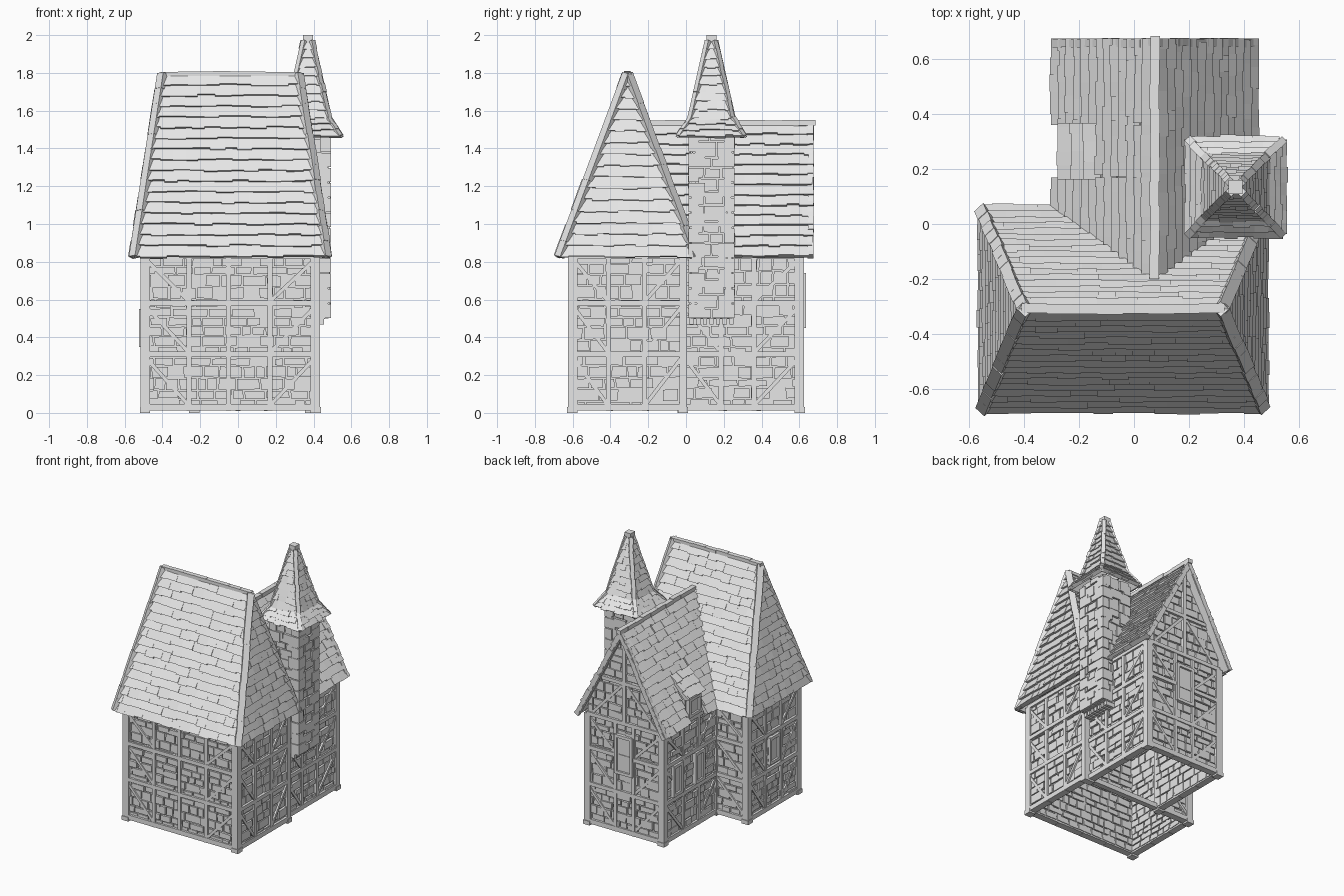
import bpy, bmesh, random
from math import hypot
from mathutils import Vector, Matrix

random.seed(7)
rnd = random.uniform
cube = bpy.data.objects.get("Cube")
if cube:
    bpy.data.objects.remove(cube, do_unlink=True)

grey = bpy.data.materials.new("stone_grey")
grey.use_nodes = True
grey.diffuse_color = (0.8, 0.8, 0.8, 1)
grey.node_tree.nodes["Principled BSDF"].inputs["Base Color"].default_value = (0.8, 0.8, 0.8, 1)
UP = Vector((0, 0, 1))


def finish(name, bm):
    bmesh.ops.recalc_face_normals(bm, faces=bm.faces)
    mesh = bpy.data.meshes.new(name)
    bm.to_mesh(mesh)
    bm.free()
    mesh.materials.append(grey)
    bpy.context.collection.objects.link(bpy.data.objects.new(name, mesh))


def frame(origin, u, v):
    """Local x along u, local y along v, local z facing out."""
    u, v = Vector(u).normalized(), Vector(v).normalized()
    m = Matrix((u, v, u.cross(v))).transposed().to_4x4()
    m.translation = Vector(origin)
    return m


def prism(bm, m, pts, back, front):
    n = len(pts)
    tops = front if isinstance(front, list) else [front] * n
    a = [bm.verts.new(m @ Vector((x, y, back))) for x, y in pts]
    b = [bm.verts.new(m @ Vector((x, y, t))) for (x, y), t in zip(pts, tops)]
    bm.faces.new(a[::-1])
    bm.faces.new(b)
    for i in range(n):
        j = (i + 1) % n
        bm.faces.new((a[i], a[j], b[j], b[i]))


def rect(bm, m, x0, x1, y0, y1, back, front):
    prism(bm, m, [(x0, y0), (x1, y0), (x1, y1), (x0, y1)], back, front)


def bar(bm, a, b, w, d, up=UP, parts=1):
    """Straight run of blocks between two points, slightly uneven if in parts."""
    a, b, up = Vector(a), Vector(b), Vector(up)
    v = (b - a).normalized()
    n = (up - v * up.dot(v)).normalized()
    m = frame(a, v.cross(n), v)
    step = (b - a).length / parts
    for i in range(parts):
        k = rnd(-0.003, 0.003) if parts > 1 else 0
        rect(bm, m, -w / 2 + k, w / 2 + k, i * step, (i + 1) * step, -d / 2, d / 2 + k)


def cells(length, lo, hi, rise, width):
    """Coursed quads clipped between two side lines."""
    v = 0
    while v < length - 0.015:
        t = min(v + rnd(*rise), length)
        clip = lambda x, h: max(lo(h), min(hi(h), x))
        x = min(lo(v), lo(t)) - rnd(0, width[0])
        while x < max(hi(v), hi(t)):
            e = x + rnd(*width)
            q = [(clip(x, v), v), (clip(e, v), v), (clip(e, t), t), (clip(x, t), t)]
            if max(q[1][0] - q[0][0], q[2][0] - q[3][0]) > 0.012:
                yield q
            x = e
        v = t


def stones(bm, m, height, lo, hi, kink, rise=(0.04, 0.075), width=(0.05, 0.13)):
    levels = [0, kink, height]
    prism(bm, m, [(lo(h), h) for h in levels] + [(hi(h), h) for h in levels[::-1]], -0.025, -0.004)
    for q in cells(height, lo, hi, rise, width):
        cx, cy = sum(p[0] for p in q) / 4, sum(p[1] for p in q) / 4
        pts = [(x + (0.004 if x < cx else -0.004) + rnd(-0.003, 0.003),
                y + (0.004 if y < cy else -0.004) + rnd(-0.003, 0.003)) for x, y in q]
        prism(bm, m, pts, -0.035, rnd(0.002, 0.014))


def tiles(bm, origin, u, v, length, lo, hi, rise=0.062, width=(0.05, 0.09), thick=0.02):
    m = frame(origin, u, v)
    prism(bm, m, [(lo(0), 0), (hi(0), 0), (hi(length), length), (lo(length), length)], -0.015, 0)
    rows = max(1, round(length / rise))
    r = length / rows
    for q in cells(length, lo, hi, (r, r), width):
        drop, t = rnd(0, 0.012), thick + rnd(-0.003, 0.003)
        pts = [(x, y - drop if i < 2 else min(y + 0.008, length)) for i, (x, y) in enumerate(q)]
        prism(bm, m, pts, -0.003, [t, t, 0.003, 0.003])


def timber(bm, m, a, b, w=0.03, front=0.02):
    a, b = Vector((*a, 0)), Vector((*b, 0))
    v = (b - a).normalized()
    s = Vector((v.y, -v.x, 0)) * w / 2
    prism(bm, m, [(p.x, p.y) for p in (a - s, a + s, b + s, b - s)], -0.03, front)


def window(bm, m, cx, z0, z1, w):
    rect(bm, m, cx - w / 2, cx + w / 2, z0, z1, -0.03, 0.016)
    for x in (cx - w / 2, cx + w / 2):
        timber(bm, m, (x, z0 - 0.01), (x, z1 + 0.01), 0.022, 0.03)
    for z in (z0, z1):
        timber(bm, m, (cx - w / 2, z), (cx + w / 2, z), 0.022, 0.03)


RAILS = (0.03, 0.31, 0.58, 0.83)


def wall(name, origin, u, width, inner, height=0.83, half=None, windows=()):
    """Stone infill, timber grid and corner braces for one wall."""
    m = frame(origin, u, UP)
    lo = (lambda h: width / 2 - half(h)) if half else (lambda h: 0)
    hi = lambda h: width - lo(h)
    bm = bmesh.new()
    stones(bm, m @ Matrix.Translation((0, 0.02, 0)), height - 0.02, lo, hi, min(0.86, height - 0.05))
    finish(name + "_stones", bm)
    bm = bmesh.new()
    posts = [0, *inner, width]
    for x in posts:
        end = x in (0, width)
        timber(bm, m, (x, 0.01), (x, 0.83), 0.04 if end else 0.026, 0.02 if end else 0.018)
        if end:
            rect(bm, m, x - 0.025, x + 0.025, 0, 0.03, -0.03, 0.024)
    for z in RAILS:
        timber(bm, m, (0, z), (width, z), 0.035 if z == RAILS[0] else 0.028)
    for z0, z1 in zip(RAILS, RAILS[1:]):
        timber(bm, m, (0.01, z1 - 0.02), (posts[1] - 0.01, z0 + 0.02), 0.02, 0.015)
        if inner:
            timber(bm, m, (width - 0.01, z1 - 0.02), (posts[-2] + 0.01, z0 + 0.02), 0.02, 0.015)
    if half:  # gable post, collar and braces
        c = width / 2
        timber(bm, m, (c, 0.83), (c, height), 0.028)
        timber(bm, m, (c - half(1.13), 1.13), (c + half(1.13), 1.13), 0.026)
        for s in (-1, 1):
            timber(bm, m, (c + s * 0.26, 0.85), (c + s * 0.02, 1.11), 0.02, 0.015)
    for w in windows:
        window(bm, m, *w)
    finish(name + "_timbers", bm)


# Walls of the main block and the rear wing
wall("front_wall", (-0.495, -0.605, 0), (1, 0, 0), 0.91, (0.235, 0.445, 0.665))
wall("block_right_wall", (0.415, -0.605, 0), (0, 1, 0), 0.59, (0.195, 0.385))
wall("block_left_wall", (-0.495, -0.015, 0), (0, -1, 0), 0.59, (0.195, 0.385),
     windows=[(0.29, 0.36, 0.54, 0.1)])
wall("block_back_wall", (-0.235, -0.015, 0), (-1, 0, 0), 0.26, ())
wall("wing_right_wall", (0.385, -0.015, 0), (0, 1, 0), 0.62, (0.2, 0.375))
wall("wing_left_wall", (-0.235, 0.605, 0), (0, -1, 0), 0.62, (0.22, 0.4),
     windows=[(0.14, 0.34, 0.55, 0.09), (0.4, 0.34, 0.55, 0.09)])
wall("gable_wall", (0.385, 0.605, 0), (-1, 0, 0), 0.62, (0.235, 0.385), 1.49,
     lambda h: min(0.31, 0.34 - 0.36 * (h - 0.83) / 0.7), [(0.31, 0.46, 0.73, 0.13)])
bm = bmesh.new()
bar(bm, (-0.24, -0.015, 0.03), (0.41, -0.015, 0.03), 0.04, 0.035)
bar(bm, (0.41, -0.015, 0.01), (0.41, -0.015, 0.83), 0.03, 0.03, (1, 0, 0))
finish("junction_beams", bm)

# Hipped roof of the main block
EAVE, CX, CY, HX, HY, RX, RISE = 0.83, -0.04, -0.31, 0.51, 0.36, 0.36, 0.965
bm, hips = bmesh.new(), bmesh.new()
for s in (1, -1):
    L = hypot(HY, RISE)
    edge = lambda h, L=L: HX + (RX - HX) * h / L
    tiles(bm, (CX, CY - s * HY, EAVE), (s, 0, 0), (0, s * HY, RISE), L,
          lambda h: -edge(h), edge, width=(0.06, 0.1))
    K = hypot(HX - RX, RISE)
    side = lambda h, K=K: HY * (1 - h / K)
    tiles(bm, (CX + s * HX, CY, EAVE), (0, s, 0), (s * (RX - HX), 0, RISE), K,
          lambda h: -side(h), side)
    for t in (1, -1):
        bar(hips, (CX + s * HX, CY + t * HY, EAVE - 0.005), (CX + s * RX, CY, EAVE + RISE),
            0.045, 0.035, (s, t, 0.4), 12)
bar(hips, (CX - RX - 0.01, CY, 1.795), (CX + RX + 0.01, CY, 1.795), 0.035, 0.025, UP, 8)
finish("block_roof_tiles", bm)
finish("block_roof_ridges", hips)

# Wing roof, running into the block roof, with a gap for the dormer
WX, WH, WR, END = 0.075, 0.36, 0.70, 0.675
WL = hypot(WH, WR)
valley = lambda h: CY + HY - HY / RISE * WR * h / WL - 0.02
bm = bmesh.new()
tiles(bm, (WX + WH, 0, EAVE), (0, 1, 0), (-WH, 0, WR), WL, valley, lambda h: END)


def left_patch(start, lo, hi):
    k = start / WL
    tiles(bm, (WX - WH * (1 - k), 0, EAVE + WR * k), (0, -1, 0), (WH, 0, WR), WL - start,
          lambda h: -hi(h + start), lambda h: -lo(h + start))


D0, D1, DTOP = 0.17, 0.36, 0.36
left_patch(0, valley, lambda h: D0)
left_patch(0, lambda h: D1, lambda h: END)
left_patch(DTOP, lambda h: D0, lambda h: D1)
finish("wing_roof_tiles", bm)
bm = bmesh.new()
bar(bm, (WX, -0.2, 1.535), (WX, 0.685, 1.535), 0.035, 0.028, UP, 10)
for s in (-1, 1):
    bar(bm, (WX + s * WH, 0.66, EAVE - 0.005), (WX, 0.66, 1.52), 0.03, 0.035, (s, 0, 0.5), 10)
finish("wing_roof_ridge", bm)

# Shed dormer on the left of the wing
bm = bmesh.new()
m = frame((0, D1 - 0.01, 0), (1, 0, 0), UP)
prism(bm, m, [(-0.235, 0.8), (-0.11, 0.8), (-0.11, 1.15), (-0.235, 1.0)], 0, D1 - D0 - 0.02)
face = frame((-0.235, D1, 0), (0, -1, 0), UP)
window(bm, face, (D1 - D0) / 2, 0.86, 0.98, 0.12)
finish("dormer_body", bm)
bm = bmesh.new()
tiles(bm, (-0.26, D1, 1.0), (0, -1, 0), (0.14, 0, 0.15), hypot(0.14, 0.15),
      lambda h: -0.008, lambda h: D1 - D0 + 0.008)
finish("dormer_roof", bm)

# Hanging turret with a flared tiled spire
TX, TY, TH, Z0, Z1 = 0.37, 0.135, 0.11, 0.5, 1.48
body, spire, caps = bmesh.new(), bmesh.new(), bmesh.new()
ground = frame((TX, TY, 0), (1, 0, 0), (0, 1, 0))
rect(body, ground, -0.1, 0.1, -0.1, 0.1, Z0, Z1)
profile = [(0.172, 1.465), (0.11, 1.56), (0.018, 1.97)]
for dx, dy in ((1, 0), (0, 1), (-1, 0), (0, -1)):
    d, u = Vector((dx, dy, 0)), Vector((-dy, dx, 0))
    c = Vector((TX, TY, 0))
    m = frame(c + d * TH + UP * Z0, u, UP)
    stones(body, m, Z1 - Z0, lambda h: -TH, lambda h: TH, 0.5, (0.05, 0.09), (0.07, 0.13))
    z, long = Z0, True
    while z < Z1 - 0.05:  # alternating corner stones
        w = 0.075 if long else 0.045
        rect(body, m, TH - w, TH + 0.012, z - Z0 + 0.003, z - Z0 + 0.077, -0.03, 0.013)
        rect(body, m, -TH - 0.012, w - 0.12 - TH + 0.12, z - Z0 + 0.003, z - Z0 + 0.077, -0.03, 0.013)
        z, long = z + 0.08, not long
    for (r0, a), (r1, b) in zip(profile, profile[1:]):
        L = hypot(r1 - r0, b - a)
        edge = lambda h: r0 + (r1 - r0) * h / L
        tiles(spire, c + d * r0 + UP * a, u, d * (r1 - r0) + UP * (b - a), L,
              lambda h: -edge(h), edge, 0.045, (0.04, 0.065), 0.014)
        k = d + u
        bar(caps, c + k * r0 + UP * a, c + k * r1 + UP * b, 0.028, 0.024, k + UP * 0.5,
            3 if a < 1.5 else 9)
rect(caps, ground, -0.026, 0.026, -0.026, 0.026, 1.95, 2.0)
finish("turret_walls", body)
finish("spire_tiles", spire)
finish("spire_ridges", caps)

# Corbel row under the turret
bm = bmesh.new()
for i in range(7):
    y = TY - 0.105 + i * 0.035
    bar(bm, (0.38, y, 0.485), (0.455, y, 0.485), 0.022, 0.035)
bar(bm, (0.41, TY - 0.12, 0.505), (0.41, TY + 0.12, 0.505), 0.1, 0.015)
finish("turret_corbels", bm)
